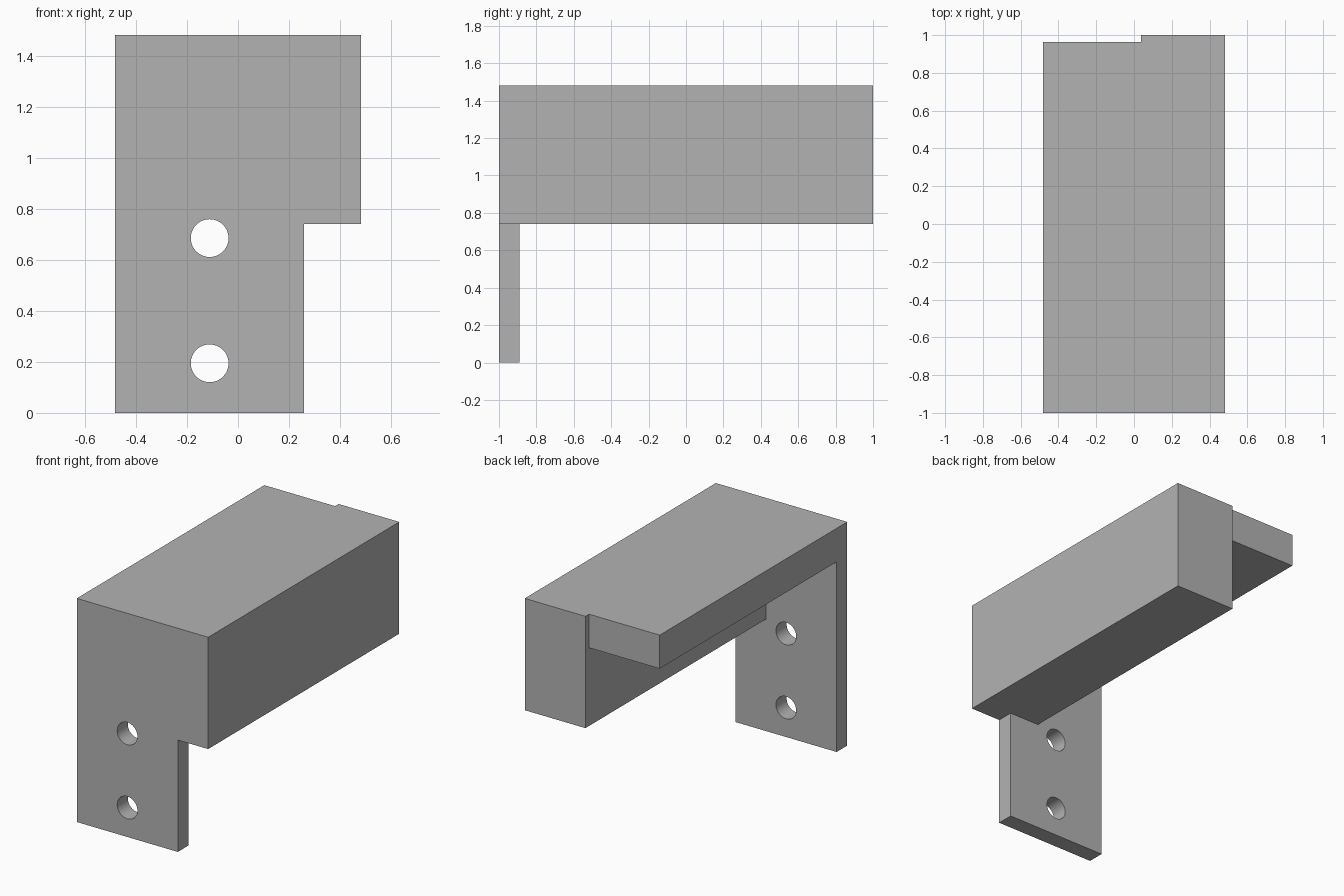
import bpy, bmesh, math
from mathutils import Matrix

cube = bpy.data.objects.get("Cube")
if cube:
    bpy.data.objects.remove(cube, do_unlink=True)

U = 1 / 27                      # one design unit
LEFT, RIGHT = -13 * U, 13 * U
TOP, MID = 40 * U, 20 * U       # top of the beam, underside of the block
FRONT, PLATE_BACK = -1.0, -24 * U
BLOCK_X = 1 * U                 # inner side of the deep block

grey = bpy.data.materials.new("plain grey")
grey.use_nodes = True
colour = (0.45, 0.45, 0.45, 1)
grey.diffuse_color = colour
grey.node_tree.nodes["Principled BSDF"].inputs["Base Color"].default_value = colour


def finish(name, bm):
    bmesh.ops.recalc_face_normals(bm, faces=bm.faces)
    mesh = bpy.data.meshes.new(name)
    bm.to_mesh(mesh)
    bm.free()
    mesh.materials.append(grey)
    obj = bpy.data.objects.new(name, mesh)
    bpy.context.collection.objects.link(obj)
    return obj


def extrude_profile(name, outline, y0, y1):
    """Solid from an x-z outline, swept along y."""
    bm = bmesh.new()
    face = bm.faces.new([bm.verts.new((x, y0, z)) for x, z in outline])
    swept = bmesh.ops.extrude_face_region(bm, geom=[face])["geom"]
    verts = [v for v in swept if isinstance(v, bmesh.types.BMVert)]
    bmesh.ops.translate(bm, verts=verts, vec=(0, y1 - y0, 0))
    return finish(name, bm)


def rectangle(x0, x1, z0, z1):
    return [(x0, z0), (x1, z0), (x1, z1), (x0, z1)]


def hole_cutter(name, x, z):
    bm = bmesh.new()
    turn = Matrix.Translation((x, FRONT, z)) @ Matrix.Rotation(math.pi / 2, 4, "X")
    bmesh.ops.create_cone(bm, cap_ends=True, segments=48, radius1=2 * U,
                          radius2=2 * U, depth=0.6, matrix=turn)
    obj = finish(name, bm)
    obj.hide_render = True
    return obj


def combine(target, other, operation):
    mod = target.modifiers.new(operation.lower(), "BOOLEAN")
    mod.operation, mod.solver, mod.object = operation, "EXACT", other
    bpy.context.view_layer.objects.active = target
    bpy.ops.object.modifier_apply(modifier=mod.name)
    bpy.data.objects.remove(other, do_unlink=True)


# Front mounting plate, with the screw holes cut through
bracket = extrude_profile("mounting_bracket", rectangle(LEFT, 7 * U, 0, TOP),
                          FRONT, PLATE_BACK)
for z in (5.25 * U, 18.5 * U):
    combine(bracket, hole_cutter("screw_hole", -3 * U, z), "DIFFERENCE")

# Deep block along one side, and the shallower top arm beside it
block = extrude_profile("deep_block", rectangle(BLOCK_X, RIGHT, MID, TOP), FRONT, 1.0)
arm = extrude_profile("top_arm", rectangle(LEFT, BLOCK_X + 2 * U, 34 * U, TOP),
                      FRONT, 26 * U)
for part in (block, arm):
    combine(bracket, part, "UNION")

# Smooth hole walls, crisp edges elsewhere
bpy.ops.object.select_all(action="DESELECT")
bracket.select_set(True)
bpy.context.view_layer.objects.active = bracket
bpy.ops.object.shade_smooth_by_angle(angle=math.radians(30))
